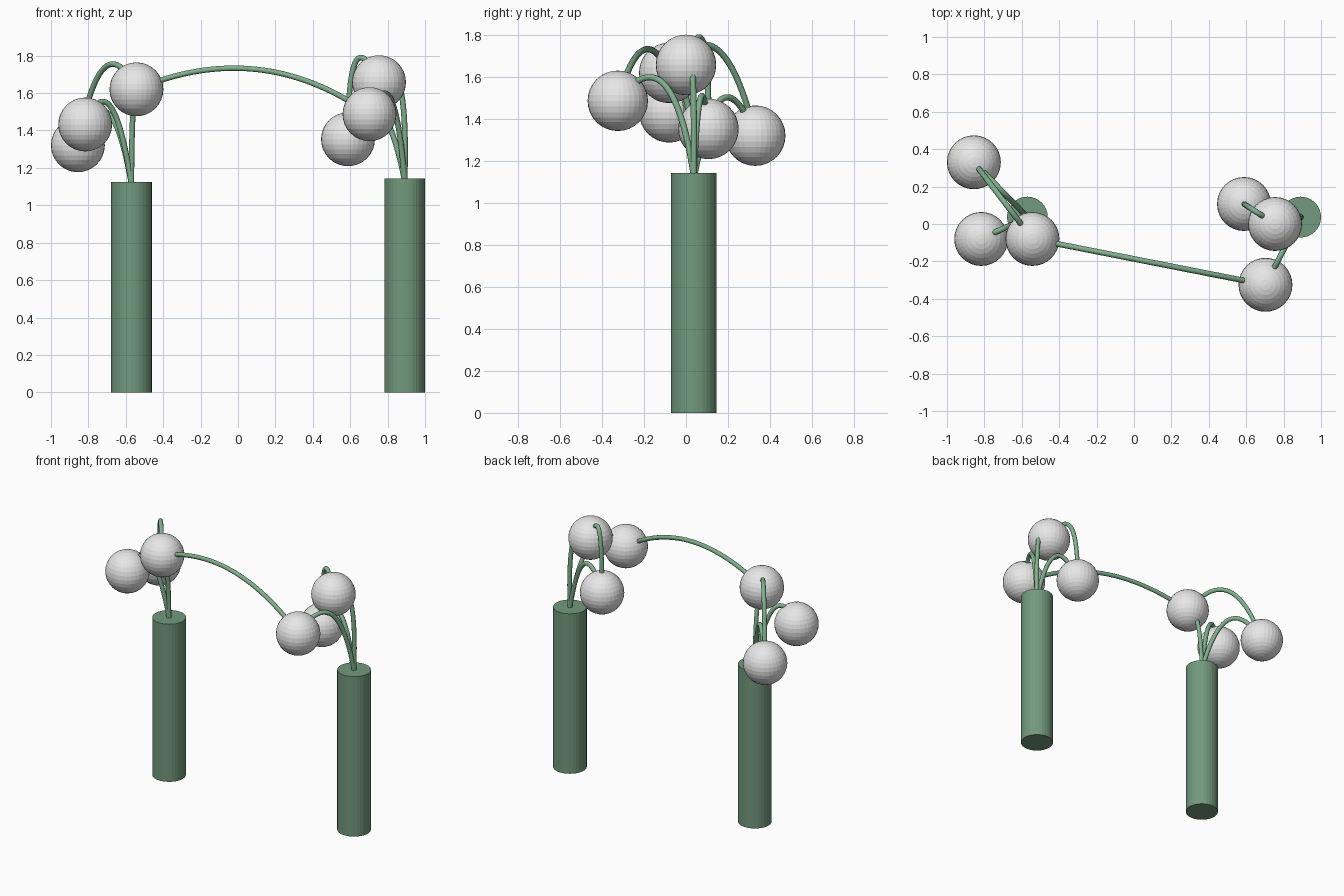
import bpy
from mathutils import Vector

if "Cube" in bpy.data.objects:
    bpy.data.objects.remove(bpy.data.objects["Cube"])


def material(name, rgb):
    m = bpy.data.materials.new(name)
    m.diffuse_color = (*rgb, 1.0)
    m.use_nodes = True
    m.node_tree.nodes["Principled BSDF"].inputs["Base Color"].default_value = m.diffuse_color
    return m


TRUNK = material("trunk green", (0.17, 0.32, 0.205))
STEM = material("stem green", (0.22, 0.44, 0.27))
GREY = material("light grey", (0.8, 0.8, 0.8))


def trunk(name, x, height):
    bpy.ops.mesh.primitive_cylinder_add(vertices=32, radius=0.109, depth=height,
                                        location=(x, 0.037, height / 2))
    ob = bpy.context.object
    ob.name = name
    ob.data.materials.append(TRUNK)
    return Vector((x, 0.037, height - 0.01))


def ball(name, pos):
    bpy.ops.mesh.primitive_uv_sphere_add(segments=32, ring_count=16,
                                         radius=0.144, location=pos)
    ob = bpy.context.object
    ob.name = name
    ob.data.materials.append(GREY)
    return Vector(pos)


def stem(name, start, end, reach, rise):
    """Arched tube: control point sits a fraction 'reach' along, 'rise' above start."""
    ctrl = start.lerp(end, reach)
    ctrl.z = start.z + rise
    cu = bpy.data.curves.new(name, 'CURVE')
    cu.dimensions = '3D'
    cu.bevel_depth = 0.015
    cu.bevel_resolution = 3
    cu.resolution_u = 32
    cu.use_fill_caps = True
    sp = cu.splines.new('BEZIER')
    sp.bezier_points.add(1)
    for bp, p in zip(sp.bezier_points, (start, end)):
        bp.handle_left_type = bp.handle_right_type = 'FREE'
        h = p.lerp(ctrl, 2 / 3)
        bp.co = p
        bp.handle_left = h if p is end else p
        bp.handle_right = h if p is start else p
    cu.materials.append(STEM)
    bpy.context.collection.objects.link(bpy.data.objects.new(name, cu))


# Trunks
left = trunk("left_trunk", -0.57, 1.125)
right = trunk("right_trunk", 0.891, 1.142)

# Balls
la = ball("left_ball_high", (-0.543, -0.08, 1.62))
lb = ball("left_ball_mid", (-0.817, -0.08, 1.432))
lc = ball("left_ball_low", (-0.856, 0.33, 1.321))
rd = ball("right_ball_high", (0.754, 0.0, 1.658))
re = ball("right_ball_mid", (0.703, -0.325, 1.487))
rf = ball("right_ball_low", (0.588, 0.107, 1.353))

# Stems from the trunks
stem("left_stem_high", left, la, 0.1, 0.5)
stem("left_stem_mid", left, lb, 0.42, 0.672)
stem("left_stem_low", left, lc, 0.4, 0.655)
stem("right_stem_high", right, rd, -0.15, 0.73)
stem("right_stem_mid", right, re, 0.3, 0.696)
stem("right_stem_low", right, rf, 0.4, 0.62)

# Arches linking the balls
stem("left_link", la, lc, 0.6, 0.377)
stem("right_link", rd, rf, 1.0, 0.372)
stem("long_link", la, re, 0.53, 0.28)
